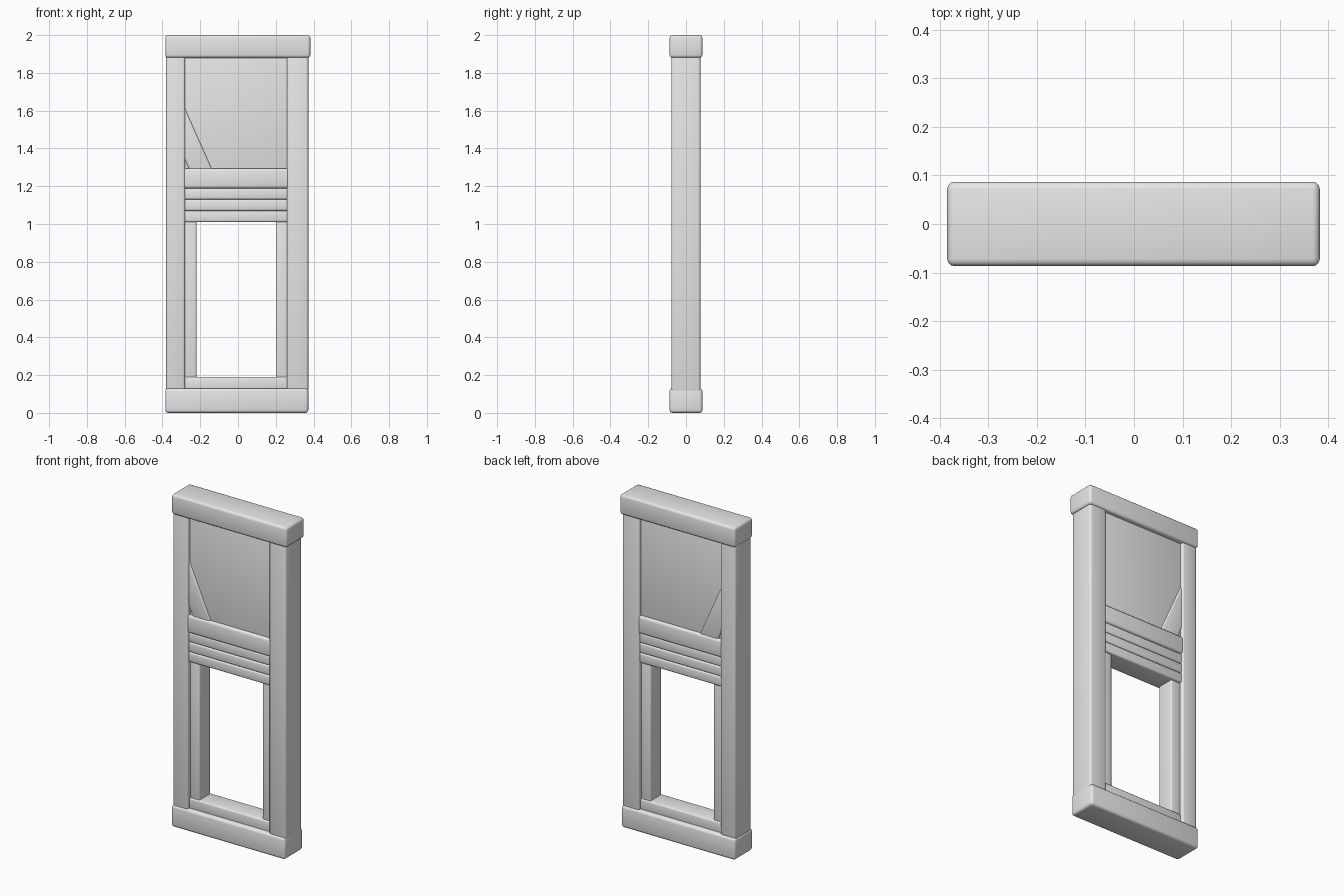
import bpy
import bmesh
from mathutils import Matrix, Vector

cube = bpy.data.objects.get("Cube")
if cube:
    bpy.data.objects.remove(cube, do_unlink=True)

# Single plain grey
grey = bpy.data.materials.new("plain_grey")
grey.use_nodes = True
colour = (0.8, 0.8, 0.8, 1)
grey.diffuse_color = colour
grey.node_tree.nodes["Principled BSDF"].inputs["Base Color"].default_value = colour


def block(name, x, y, z, bevel=0.012, tilt=0.0):
    """Soft-edged box between the given (low, high) limits, tilted about y."""
    limits = (x, y, z)
    centre = Vector([(lo + hi) / 2 for lo, hi in limits])
    size = [hi - lo for lo, hi in limits]
    bm = bmesh.new()
    bmesh.ops.create_cube(bm, size=1, matrix=Matrix.Diagonal((*size, 1)))
    for face in bm.faces:
        face.smooth = True
    mesh = bpy.data.meshes.new(name)
    bm.to_mesh(mesh)
    bm.free()
    mesh.materials.append(grey)
    obj = bpy.data.objects.new(name, mesh)
    obj.location = centre
    obj.rotation_euler.y = tilt
    bpy.context.collection.objects.link(obj)
    mod = obj.modifiers.new("rounded_edges", 'BEVEL')
    mod.width = bevel
    mod.segments = 3
    return obj


beam_y = (-0.087, 0.087)
post_y = (-0.078, 0.076)
inner_y = (-0.052, 0.052)
opening = (-0.28, 0.26)

# Outer frame
block("top_beam", (-0.385, 0.383), beam_y, (1.88, 2.0), 0.015)
block("bottom_sill", (-0.385, 0.372), beam_y, (0.0, 0.13), 0.015)
block("right_post", (-0.38, -0.28), post_y, (0.11, 1.9), 0.012)
block("left_post", (0.26, 0.372), post_y, (0.11, 1.9), 0.012)

# Upper panel, its rail and the stacked slats below
block("upper_panel", (-0.3, 0.28), (-0.058, 0.058), (1.25, 1.92), 0.005)
block("middle_rail", (-0.29, 0.27), (-0.076, 0.075), (1.188, 1.295), 0.015)
slat_height = 0.06
for i in range(3):
    base = 1.01 + i * slat_height
    block(f"slat_{i + 1}", (-0.29, 0.27), (-0.066, 0.066),
          (base, base + slat_height), 0.01)

# Diagonal brace in the corner of the panel
block("corner_brace", (-0.315, -0.205), (-0.066, 0.066), (1.25, 1.61),
      0.01, tilt=-0.418)

# Inner lining of the lower opening
block("right_lining", (opening[0] - 0.01, -0.22), inner_y, (0.12, 1.03), 0.008)
block("left_lining", (0.2, opening[1] + 0.01), inner_y, (0.12, 1.03), 0.008)
block("lower_rail", (-0.29, 0.27), (-0.06, 0.06), (0.12, 0.19), 0.01)
